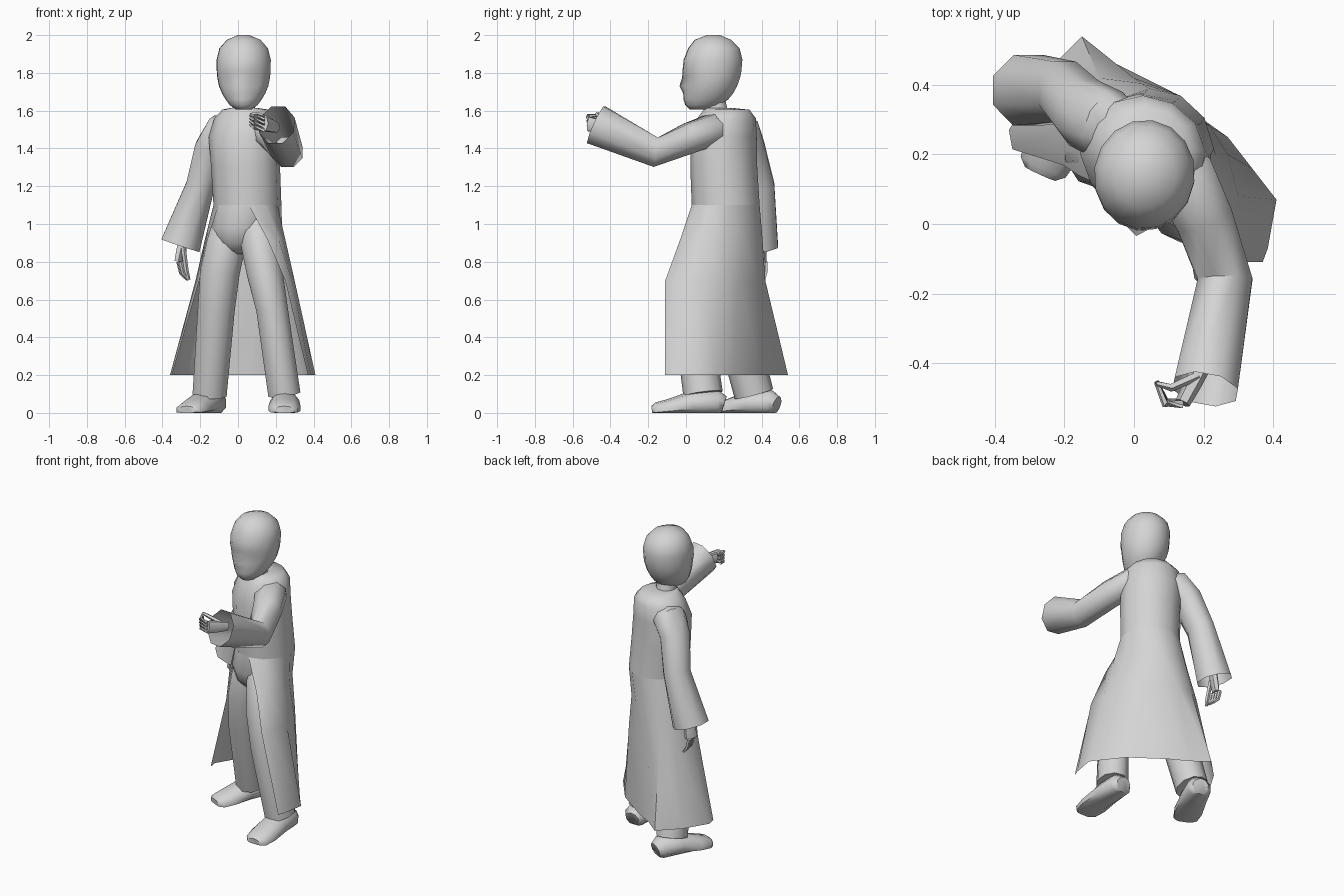
import bpy, bmesh, math
from mathutils import Vector as V

if "Cube" in bpy.data.objects:
    bpy.data.objects.remove(bpy.data.objects["Cube"], do_unlink=True)

grey = bpy.data.materials.new("plain_grey")
grey.use_nodes = True
grey.diffuse_color = (0.66, 0.66, 0.66, 1)
grey.node_tree.nodes["Principled BSDF"].inputs["Base Color"].default_value = (0.66, 0.66, 0.66, 1)

TURN = math.radians(28)  # the body is turned, left shoulder forward


def loft(name, rings, closed=True, caps=(True, True), angle=50):
    """Skin a list of equal-length point rings."""
    bm = bmesh.new()
    rows = [[bm.verts.new(p) for p in ring] for ring in rings]
    n = len(rows[0])
    for a, b in zip(rows, rows[1:]):
        for i in range(n if closed else n - 1):
            j = (i + 1) % n
            bm.faces.new((a[i], a[j], b[j], b[i]))
    for use, row in zip(caps, (rows[0], rows[-1])):
        if use and closed:
            bm.faces.new(row)
    bmesh.ops.recalc_face_normals(bm, faces=bm.faces)
    mesh = bpy.data.meshes.new(name)
    bm.to_mesh(mesh)
    bm.free()
    mesh.materials.append(grey)
    obj = bpy.data.objects.new(name, mesh)
    bpy.context.collection.objects.link(obj)
    bpy.ops.object.select_all(action="DESELECT")
    obj.select_set(True)
    bpy.context.view_layer.objects.active = obj
    bpy.ops.object.shade_smooth_by_angle(angle=math.radians(angle))
    return obj


def oval(x, y, z, w, d, turn=TURN, n=12):
    """Horizontal oval ring from the left side round the back, w wide and d deep."""
    c, s = math.cos(turn), math.sin(turn)
    ring = []
    for i in range(n):
        t = 2 * math.pi * i / n
        p, q = w * math.cos(t), d * math.sin(t)
        ring.append(V((x + c * p + s * q, y - s * p + c * q, z)))
    return ring


def tube(name, path, ref, n=8, caps=(True, True), floor=None):
    """Tube through (centre, half width, half height) stations."""
    pts = [V(p[0]) for p in path]
    rings = []
    for i, (_, w, h) in enumerate(path):
        t = (pts[min(i + 1, len(pts) - 1)] - pts[max(i - 1, 0)]).normalized()
        u = t.cross(V(ref)).normalized()
        v = t.cross(u)
        ring = []
        for k in range(n):
            a = 2 * math.pi * (k + 0.5) / n
            p = pts[i] + u * w * math.cos(a) + v * h * math.sin(a)
            if floor is not None:
                p.z = max(p.z, floor)
            ring.append(p)
        rings.append(ring)
    return loft(name, rings, caps=caps)


UP, BACK, SIDE = (0, 0, 1), (0, 1, 0), (1, -0.5, 0)

# Coat body, shoulders and neck
waist = oval(0.05, 0.21, 1.1, 0.18, 0.18)
loft("coat_body", [waist, oval(0.04, 0.2, 1.3, 0.185, 0.175),
                   oval(0.03, 0.2, 1.46, 0.19, 0.17), oval(0.04, 0.215, 1.56, 0.17, 0.15),
                   oval(0.04, 0.215, 1.605, 0.125, 0.12), oval(0.03, 0.17, 1.615, 0.07, 0.07)],
     caps=(False, True))
tube("neck", [((0.03, 0.17, 1.58), 0.065, 0.06), ((0.03, 0.14, 1.7), 0.06, 0.06)], BACK)

# Coat skirt, hung from the waist ring and open at the front
hip = [(.155, -.03), (.215, -.01), (.25, .1), (.235, .2), (.18, .31), (.095, .385),
       (.02, .405), (-.07, .39), (-.14, .33), (-.175, .25), (-.16, .14)]
thigh = [(.25, -.11), (.285, -.06), (.30, .08), (.27, .2), (.22, .28), (.11, .38),
         (.0, .42), (-.1, .42), (-.18, .37), (-.225, .27), (-.205, .17)]
hem = [(.37, -.11), (.385, -.07), (.41, .07), (.34, .16), (.27, .25), (.06, .40),
       (-.05, .46), (-.15, .54), (-.27, .42), (-.36, .27), (-.35, .215)]
loft("coat_skirt", [waist[10:] + waist[:9]] + [[V((x, y, z)) for x, y in row]
                    for row, z in ((hip, 0.92), (thigh, 0.7), (hem, 0.2))], closed=False)

# Trousers
loft("trouser_hips", [oval(0.05, 0.21, 1.1, 0.178, 0.178), oval(0.02, 0.19, 0.98, 0.165, 0.16),
                      oval(0.01, 0.19, 0.9, 0.13, 0.13), oval(0.005, 0.19, 0.84, 0.05, 0.07)],
     caps=(False, True))
tube("left_trouser_leg", [((.09, .18, 1.06), .07, .09), ((.11, .12, .92), .105, .125),
                          ((.14, .06, .75), .1, .11), ((.18, .03, .55), .088, .1),
                          ((.245, .09, .1), .09, .105)], BACK, 10)
tube("right_trouser_leg", [((-.03, .23, 1.06), .08, .09), ((-.06, .22, .92), .112, .125),
                           ((-.095, .22, .75), .11, .12), ((-.115, .24, .55), .103, .108),
                           ((-.15, .36, .1), .095, .105)], BACK, 10)


# Shoes, flattened on the ground
def shoe(name, heel, toe):
    a, b = V((*heel, 0)), V((*toe, 0))
    shape = [(0, .05, .05, .04), (.08, .075, .07, .05), (.42, .08, .075, .045),
             (.75, .088, .05, .025), (.94, .075, .04, .015), (1, .05, .025, .012)]
    tube(name, [(a.lerp(b, t) + V((0, 0, z)), w, h) for t, w, h, z in shape], UP, 10, floor=0.0)


shoe("left_shoe", (.25, .2), (.245, -.18))
shoe("right_shoe", (-.115, .48), (-.27, .145))

# Sleeves with open flared cuffs
tube("left_sleeve", [((.06, .22, 1.49), .06, .06), ((.14, .14, 1.5), .1, .088),
                     ((.2, .02, 1.455), .09, .085), ((.262, -.16, 1.38), .085, .085),
                     ((.205, -.475, 1.525), .1, .115)], UP, caps=(True, False))
tube("right_sleeve", [((.01, .24, 1.51), .06, .07), ((-.085, .29, 1.49), .1, .105),
                      ((-.145, .32, 1.4), .09, .105), ((-.2, .38, 1.2), .082, .095),
                      ((-.305, .385, .885), .115, .11)], BACK, caps=(True, False))


# Hands with curled fingers
def hand(name, wrist, palm, tip, side, curl):
    w, p, t, s, c = V(wrist), V(palm), V(tip), V(side), V(curl)
    tube(name + "_palm", [(w, .03, .026), (w.lerp(p, .5), .038, .026), (p, .042, .022)], SIDE, 6)
    for k in range(4):
        o = s * (k - 1.5) * 0.021
        tube(f"{name}_finger_{k + 1}", [(p + o, .012, .012), (t + o, .012, .012),
                                        (t + o * .8 + c, .007, .007)], SIDE, 5)
    o = s * 0.04
    tube(name + "_thumb", [(w.lerp(p, .3) + o * .6, .014, .014), (p.lerp(t, .3) + o + c * .8, .012, .012),
                           (t + o * .8 + c, .007, .007)], SIDE, 5)


hand("left_hand", (.2, -.4, 1.51), (.14, -.515, 1.53), (.09, -.515, 1.54), (0, -.1, 1), (-.025, .06, .01))
hand("right_hand", (-.29, .39, .92), (-.31, .39, .8), (-.295, .39, .74), (.2, -.95, 0), (.03, 0, -.035))

# Head: stations of height, half width, front y, back y, nose push, eye push
head = [(1.605, .04, .02, .12, 0, 0), (1.63, .075, -.005, .19, 0, 0),
        (1.66, .097, -.012, .225, .003, 0), (1.69, .115, -.01, .25, .006, 0),
        (1.73, .132, -.01, .272, .026, 0), (1.775, .141, -.012, .288, .01, .014),
        (1.81, .144, -.02, .295, 0, 0), (1.87, .145, -.014, .3, 0, 0),
        (1.93, .13, .01, .285, 0, 0), (1.975, .09, .045, .24, 0, 0), (2.0, .03, .11, .18, 0, 0)]
rings = []
for z, w, front, back, nose, eye in head:
    ring = oval(.03, (front + back) / 2, z, w, (back - front) / 2, math.radians(8), 16)
    ring[12] += V((-.14, -.99, 0)) * nose
    for i in (11, 13):
        ring[i].y += eye
    rings.append(ring)
loft("head", rings, angle=60)
